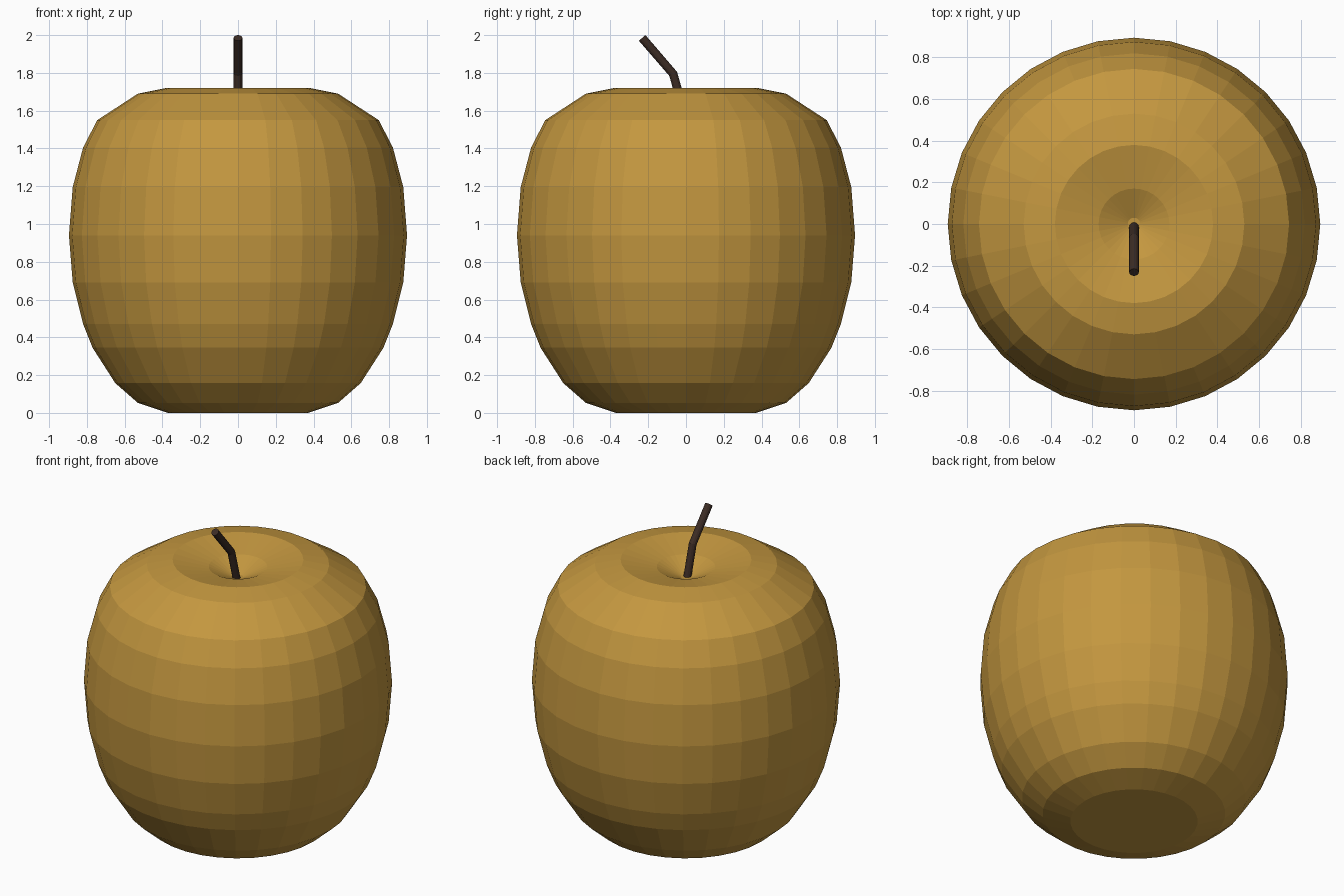
import bpy, bmesh
from math import cos, sin, tau
from mathutils import Vector

if "Cube" in bpy.data.objects:
    bpy.data.objects.remove(bpy.data.objects["Cube"])


def loft(name, rings, color):
    """Skin closed rings of points, capping both ends."""
    bm = bmesh.new()
    loops = [[bm.verts.new(p) for p in ring] for ring in rings]
    for a, b in zip(loops, loops[1:]):
        n = len(a)
        for i in range(n):
            j = (i + 1) % n
            bm.faces.new((a[i], a[j], b[j], b[i]))
    bm.faces.new(loops[0][::-1])
    bm.faces.new(loops[-1])
    bmesh.ops.recalc_face_normals(bm, faces=bm.faces)
    mesh = bpy.data.meshes.new(name)
    bm.to_mesh(mesh)
    bm.free()
    mat = bpy.data.materials.new(name + "_color")
    mat.diffuse_color = color
    mat.use_nodes = True
    mat.node_tree.nodes["Principled BSDF"].inputs["Base Color"].default_value = mat.diffuse_color
    mesh.materials.append(mat)
    obj = bpy.data.objects.new(name, mesh)
    bpy.context.collection.objects.link(obj)
    return obj


def circle(center, u, v, radius, n):
    return [center + radius * (cos(tau * i / n) * u + sin(tau * i / n) * v)
            for i in range(n)]


X, Y = Vector((1, 0, 0)), Vector((0, 1, 0))

# Fruit body: faceted lathe with a dimple on top
profile = [(0.37, 0.0), (0.53, 0.053), (0.65, 0.158), (0.77, 0.345),
           (0.82, 0.47), (0.875, 0.69), (0.895, 0.94), (0.875, 1.195),
           (0.82, 1.405), (0.745, 1.55), (0.53, 1.69), (0.38, 1.72),
           (0.17, 1.675), (0.03, 1.61)]
loft("fruit_body", [circle(Vector((0, 0, z)), X, Y, r, 32) for r, z in profile],
     (0.55, 0.31, 0.05, 1))

# Stem: bent rod leaning to the front
path = [Vector((0, -0.01, 1.59)), Vector((0, -0.068, 1.795)), Vector((0, -0.232, 1.985))]
d1, d2 = (path[1] - path[0]).normalized(), (path[2] - path[1]).normalized()
tangents = [d1, (d1 + d2).normalized(), d2]
loft("stem", [circle(p, X, t.cross(X), 0.023, 12) for p, t in zip(path, tangents)],
     (0.045, 0.025, 0.018, 1))
